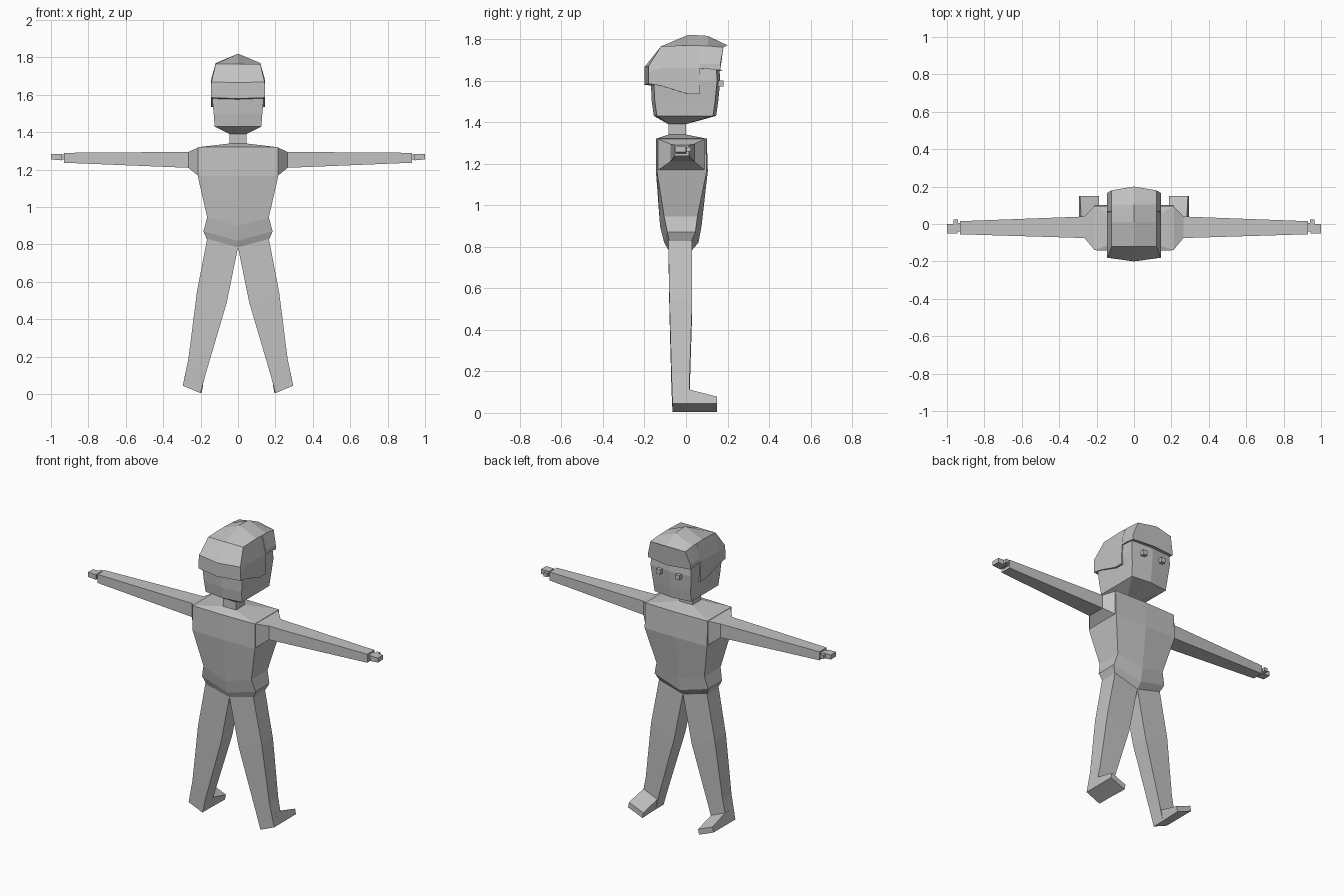
import bpy, bmesh

old = bpy.data.objects.get("Cube")
if old:
    bpy.data.objects.remove(old, do_unlink=True)

grey = bpy.data.materials.new("plain_grey")
grey.use_nodes = True
GREY = (0.55, 0.55, 0.55, 1)
grey.diffuse_color = GREY
grey.node_tree.nodes["Principled BSDF"].inputs["Base Color"].default_value = GREY


def loft(name, sections, side=1):
    """Skin a closed solid through matching rings of points."""
    bm = bmesh.new()
    rings = [[bm.verts.new((x * side, y, z)) for x, y, z in ring] for ring in sections]
    n = len(rings[0])
    for a, b in zip(rings, rings[1:]):
        for i in range(n):
            j = (i + 1) % n
            bm.faces.new((a[i], a[j], b[j], b[i]))
    bm.faces.new(rings[0])
    bm.faces.new(rings[-1])
    bmesh.ops.recalc_face_normals(bm, faces=bm.faces)
    mesh = bpy.data.meshes.new(name)
    bm.to_mesh(mesh)
    bm.free()
    mesh.materials.append(grey)
    obj = bpy.data.objects.new(name, mesh)
    bpy.context.collection.objects.link(obj)
    return obj


def whole(half):
    """Complete a half ring whose ends lie on the middle plane."""
    return half + [(-x, y, z) for x, y, z in reversed(half) if x > 0]


def hexagon(w, back, front, z, inset=0.0, sag=0.0):
    """Flat-sided ring, with the middle pushed out by inset and lowered by sag."""
    return whole([(0, back, z - sag), (w, back + inset, z),
                  (w, front - inset, z), (0, front, z - sag)])


def slab(x, y0, y1, z0, z1):
    return [(x, y0, z0), (x, y1, z0), (x, y1, z1), (x, y0, z1)]


# Torso, from hips to neck base
loft("torso", [
    hexagon(.165, -.085, .03, .825, .005, .04),
    hexagon(.185, -.105, .06, .87, .015, .05),
    hexagon(.165, -.125, .075, .945, .02, .045),
    hexagon(.215, -.145, .105, 1.165, .005),
    hexagon(.215, -.145, .10, 1.32, .005),
    hexagon(.045, -.085, 0, 1.34),
])

# Neck and head
loft("neck", [hexagon(.045, -.085, 0, 1.32), hexagon(.045, -.085, 0, 1.41)])
loft("head", [
    hexagon(.045, -.085, 0, 1.39),
    hexagon(.125, -.155, .145, 1.43, .015),
    hexagon(.13, -.165, .155, 1.50, .015),
    hexagon(.14, -.17, .165, 1.60, .015),
    hexagon(.135, -.16, .16, 1.67, .015),
    hexagon(.10, -.11, .13, 1.74, .015),
])


# Hair cap, skinned from back to fringe
def hair_row(y, ridge, edge, bottom, w=.12, mid=1.66, pull=0.0, y_low=None):
    low = y if y_low is None else y_low
    return whole([(0, y, ridge), (w, y + pull, edge), (.145, low + pull, mid),
                  (.145, low + pull, bottom), (0, low, bottom - .005)])


loft("hair", [
    hair_row(-.20, 1.665, 1.67, 1.585, w=.142, mid=1.64, pull=.02),
    hair_row(-.12, 1.765, 1.765, 1.575),
    hair_row(.01, 1.82, 1.77, 1.535),
    hair_row(.064, 1.818, 1.768, 1.535),
    hair_row(.066, 1.818, 1.768, 1.658, mid=1.68),
    hair_row(.105, 1.815, 1.767, 1.656, mid=1.68),
    hair_row(.20, 1.77, 1.76, 1.65, mid=1.68, pull=-.02, y_low=.185),
])


# Leg ring: outer and inner corners at their own heights
def leg_ring(outer, inner, back, front):
    return [(outer[0], back, outer[1]), (inner[0], back, inner[1]),
            (inner[0], front, inner[1]), (outer[0], front, outer[1])]


# Foot ring: tilted sole and a top lying above it
def foot_ring(y, outer, inner, rise):
    lean = rise * .2
    return [(outer, y, .045), (inner, y, .005),
            (inner - lean, y, .005 + rise), (outer - lean, y, .045 + rise)]


for label, side in (("left", 1), ("right", -1)):
    # Shoulder and tapering arm
    loft(label + "_arm", [
        slab(.21, -.14, .095, 1.165, 1.32),
        slab(.265, -.075, .04, 1.21, 1.295),
        slab(.93, -.055, .015, 1.237, 1.29),
    ], side)
    # Wrist, hand and thumb
    loft(label + "_wrist", [slab(.92, -.04, .005, 1.255, 1.28),
                            slab(.955, -.04, .005, 1.255, 1.28)], side)
    loft(label + "_hand", [slab(.945, -.05, .002, 1.25, 1.283),
                           slab(1.0, -.05, 0, 1.255, 1.283)], side)
    loft(label + "_thumb", [slab(.942, -.01, .025, 1.258, 1.28),
                            slab(.964, -.01, .025, 1.258, 1.28)], side)
    # Leg, spreading outward to the sole
    loft(label + "_leg", [
        leg_ring((.165, .83), (0, .785), -.085, .03),
        leg_ring((.22, .545), (.06, .49), -.08, .03),
        leg_ring((.265, .19), (.172, .11), -.07, .018),
        leg_ring((.295, .045), (.2, .005), -.065, .015),
    ], side)
    # Forward-pointing foot
    loft(label + "_foot", [foot_ring(-.03, .295, .2, .07),
                           foot_ring(.015, .295, .2, .068),
                           foot_ring(.15, .295, .195, .033)], side)
    # Eye stud
    loft(label + "_eye", [slab(.052, .15, .18, 1.571, 1.6),
                          slab(.08, .15, .18, 1.571, 1.6)], side)
